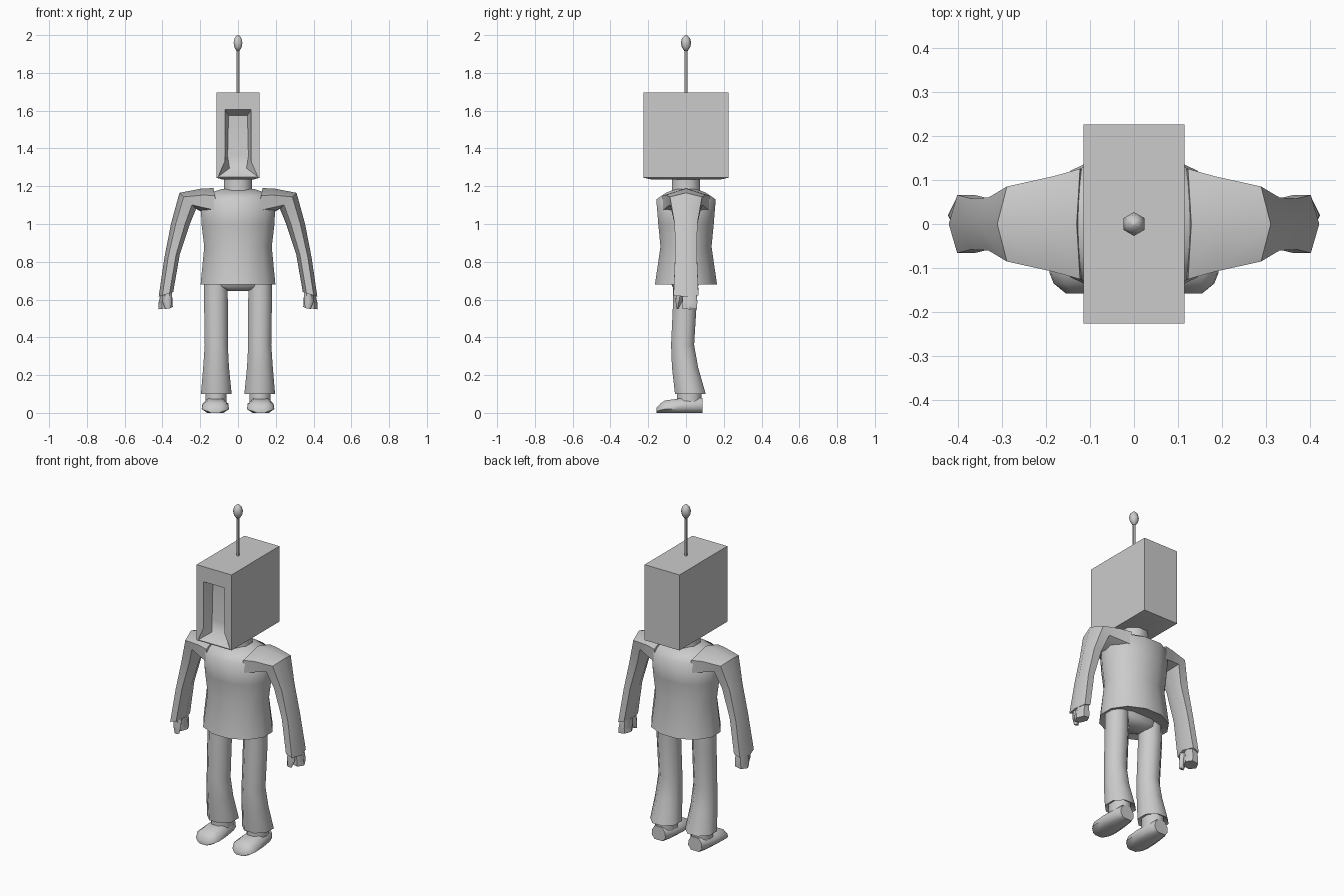
import bpy, bmesh, math
from mathutils import Vector

if "Cube" in bpy.data.objects:
    bpy.data.objects.remove(bpy.data.objects["Cube"])

grey = bpy.data.materials.new("plain grey")
grey.diffuse_color = (0.6, 0.6, 0.6, 1)
grey.use_nodes = True
grey.node_tree.nodes["Principled BSDF"].inputs["Base Color"].default_value = grey.diffuse_color


def finish(name, bm, angle=50):
    """Turn a bmesh into a named object, smooth below the given angle."""
    bmesh.ops.recalc_face_normals(bm, faces=bm.faces)
    me = bpy.data.meshes.new(name)
    bm.to_mesh(me)
    bm.free()
    me.materials.append(grey)
    for p in me.polygons:
        p.use_smooth = angle > 0
    if angle:
        me.set_sharp_from_angle(angle=math.radians(angle))
    ob = bpy.data.objects.new(name, me)
    bpy.context.collection.objects.link(ob)
    return ob


def loft(name, rings, angle=50):
    """Skin a list of equal-length point rings and cap both ends."""
    bm = bmesh.new()
    vs = [[bm.verts.new(p) for p in r] for r in rings]
    n = len(vs[0])
    for a, b in zip(vs, vs[1:]):
        for i in range(n):
            j = (i + 1) % n
            bm.faces.new((a[i], a[j], b[j], b[i]))
    bm.faces.new(vs[0])
    bm.faces.new(vs[-1])
    return finish(name, bm, angle)


def level(cx, cy, z, rx, ry, n=8, turn=0.0):
    """Horizontal elliptical ring."""
    return [(cx + rx * math.cos(turn + 2 * math.pi * i / n),
             cy + ry * math.sin(turn + 2 * math.pi * i / n), z) for i in range(n)]


def span(inner, outer, w, s, cy=0.0):
    """Six-sided ring across a limb, given its inner and outer (x, z) points."""
    a, b = Vector((inner[0], cy, inner[1])), Vector((outer[0], cy, outer[1]))
    mid, half = (a + b) / 2, (b - a) / 2
    ring = []
    for i in range(6):
        t = math.pi * i / 3
        p = mid + half * math.cos(t) + Vector((0, w * math.sin(t) / 0.866, 0))
        ring.append((p.x * s, p.y, p.z))
    return ring


# Box head with a tapered recess in the front
bm = bmesh.new()
F, B = -0.225, 0.225


def v(x, y, z):
    return bm.verts.new((x, y, z))


outer = [(-.115, 1.695), (.115, 1.695), (.115, 1.33), (.115, 1.245), (-.115, 1.245), (-.115, 1.33)]
hole = [(-.07, 1.605), (.07, 1.605), (.07, 1.33), (.105, 1.25), (-.105, 1.25), (-.07, 1.33)]
deep = [(-.05, 1.575), (.05, 1.575), (.055, 1.36), (.045, 1.295), (-.045, 1.295), (-.055, 1.36)]
depth = [-.165, -.165, -.165, -.18, -.18, -.165]
O = [v(x, F, z) for x, z in outer]
H = [v(x, F, z) for x, z in hole]
D = [v(x, y, z) for (x, z), y in zip(deep, depth)]
K = [v(outer[i][0], B, outer[i][1]) for i in (0, 1, 3, 4)]
U = [v(.08, -.18, 1.235), v(-.08, -.18, 1.235), v(-.08, .18, 1.235), v(.08, .18, 1.235)]
for i in range(6):
    j = (i + 1) % 6
    bm.faces.new((O[i], O[j], H[j], H[i]))
    bm.faces.new((H[i], H[j], D[j], D[i]))
bm.faces.new((D[0], D[1], D[2], D[5]))
bm.faces.new((D[5], D[2], D[3], D[4]))
bm.faces.new((O[0], O[1], K[1], K[0]))
bm.faces.new((O[1], O[2], O[3], K[2], K[1]))
bm.faces.new((O[4], O[5], O[0], K[0], K[3]))
bm.faces.new(K)
rim = [O[3], O[4], K[3], K[2]]
for i in range(4):
    j = (i + 1) % 4
    bm.faces.new((rim[i], rim[j], U[j], U[i]))
bm.faces.new(U)
finish("head", bm, 45)

# Antenna rod and bulb
loft("antenna_rod", [level(0, 0, z, .008, .008, 6, math.pi / 6) for z in (1.69, 1.93)])
loft("antenna_bulb", [level(0, 0, z, r, r, 6, math.pi / 6) for z, r in
                      ((1.915, .008), (1.935, .022), (1.96, .027), (1.985, .021), (2.0, .004))], 80)

# Neck
loft("neck", [level(0, 0, z, r, r, 8, math.pi / 8) for z, r in
              ((1.15, .085), (1.19, .08), (1.24, .08))])

# Shirt body, open-looking at the hem with a raised underside
body = [(.70, .14, .10), (.68, .205, .17), (.88, .185, .14), (1.0, .20, .152),
        (1.13, .205, .163), (1.165, .15, .11), (1.185, .09, .06)]
loft("shirt", [level(0, 0, z, rx, ry, 12, math.pi / 12) for z, rx, ry in body], 60)

# Hips joining the two legs
loft("hips", [level(0, -.005, z, rx, ry, 8, math.pi / 8) for z, rx, ry in
              ((.645, .06, .05), (.67, .17, .075), (.74, .18, .09))])

for s, side in ((1, "right"), (-1, "left")):
    # Sleeve from the shoulder to the cuff
    sleeve = [((.10, 1.03), (.13, 1.19), .125), ((.165, 1.05), (.19, 1.188), .108),
              ((.222, 1.08), (.31, 1.165), .085), ((.255, 1.0), (.355, 1.0), .06),
              ((.308, .84), (.39, .82), .058), ((.343, .64), (.42, .615), .066)]
    loft(side + "_sleeve", [span(a, b, w, s) for a, b, w in sleeve], 60)

    # Hand: palm and separate thumb
    loft(side + "_hand", [span(a, b, w, s, .02) for a, b, w in
         (((.35, .65), (.41, .63), .035), ((.347, .59), (.42, .585), .04),
          ((.345, .56), (.422, .548), .038))])
    loft(side + "_thumb", [span(a, b, w, s, y) for a, b, w, y in
         (((.35, .64), (.40, .63), .022, -.03), ((.35, .60), (.40, .59), .018, -.037),
          ((.355, .555), (.385, .55), .006, -.045))])

    # Flared trouser leg
    leg = [(.117, -.005, .73, .066, .068), (.117, -.005, .6, .068, .068),
           (.115, -.018, .36, .066, .066), (.116, -.005, .24, .074, .075),
           (.115, .023, .10, .088, .088), (.115, .02, .115, .06, .065)]
    loft(side + "_leg", [level(s * x, y, z, rx, ry, 8, math.pi / 8)
                         for x, y, z, rx, ry in leg], 60)

    # Ankle and shoe
    loft(side + "_ankle", [level(s * .117, .017, z, .06, .07, 8, math.pi / 8)
                           for z in (.03, .14)])
    shoe = []
    for y, hx, top in ((-.157, .035, .025), (-.135, .062, .05), (-.11, .072, .066),
                       (-.04, .072, .075), (.04, .062, .08), (.087, .045, .08)):
        outline = [(-.6, 0), (.6, 0), (1, .3), (.95, .65), (.55, 1), (-.55, 1), (-.95, .65), (-1, .3)]
        shoe.append([(s * .12 + hx * a, y, top * b) for a, b in outline])
    loft(side + "_shoe", shoe, 60)
